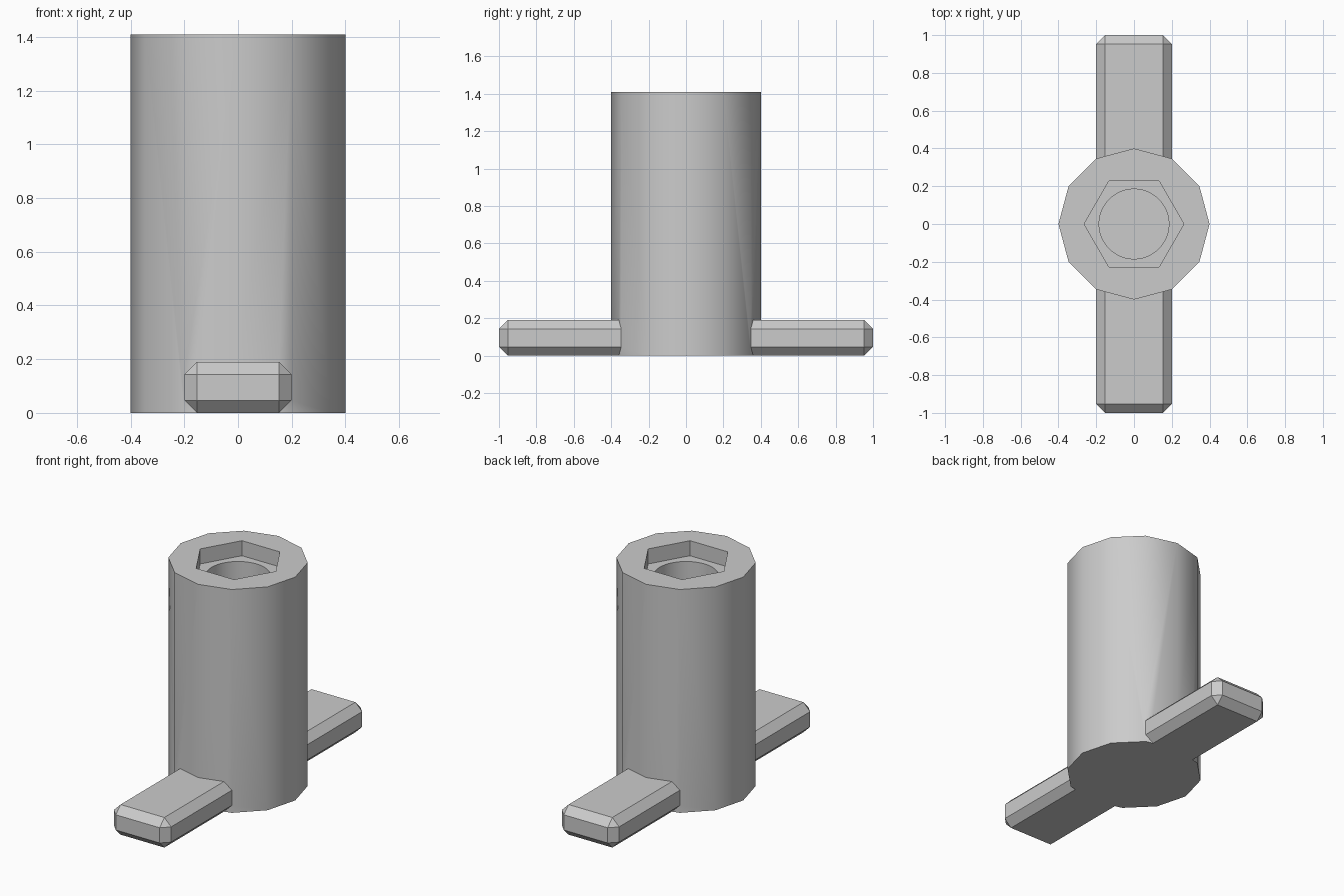
import bpy, bmesh, math
from mathutils import Matrix

cube = bpy.data.objects.get("Cube")
if cube:
    bpy.data.objects.remove(cube, do_unlink=True)

HEIGHT = 1.41       # body height
BAR_TOP = 0.19      # cross bar thickness
CHAMFER = 0.047
NUT_FLOOR = 1.315   # floor of the hexagonal recess
BORE_FLOOR = 0.2    # floor of the round bore

grey = bpy.data.materials.new("plain grey")
grey.use_nodes = True
colour = (0.6, 0.6, 0.6, 1)
grey.diffuse_color = colour
grey.node_tree.nodes["Principled BSDF"].inputs["Base Color"].default_value = colour


def make_object(name, bm):
    mesh = bpy.data.meshes.new(name)
    bm.to_mesh(mesh)
    bm.free()
    mesh.materials.append(grey)
    obj = bpy.data.objects.new(name, mesh)
    bpy.context.collection.objects.link(obj)
    return obj


def prism(name, sides, radius, bottom, top):
    """Upright prism with a corner on the +x axis."""
    bm = bmesh.new()
    ring = [bm.verts.new((radius * math.cos(math.tau * i / sides),
                          radius * math.sin(math.tau * i / sides), bottom))
            for i in range(sides)]
    base = bm.faces.new(ring)
    top_faces = bmesh.ops.extrude_face_region(bm, geom=[base], use_keep_orig=True)
    verts = [v for v in top_faces["geom"] if isinstance(v, bmesh.types.BMVert)]
    bmesh.ops.translate(bm, verts=verts, vec=(0, 0, top - bottom))
    bmesh.ops.recalc_face_normals(bm, faces=bm.faces)
    return make_object(name, bm)


def chamfered_bar(name, width, length, height):
    bm = bmesh.new()
    bmesh.ops.create_cube(bm, size=1, matrix=Matrix.Translation((0, 0, height / 2))
                          @ Matrix.Diagonal((width, length, height, 1)))
    bmesh.ops.bevel(bm, geom=bm.edges[:], offset=CHAMFER, segments=1,
                    affect='EDGES', clamp_overlap=True)
    return make_object(name, bm)


def combine(target, other, operation):
    """Apply a boolean and discard the second shape."""
    mod = target.modifiers.new(other.name, 'BOOLEAN')
    mod.operation = operation
    mod.solver = 'EXACT'
    mod.object = other
    bpy.ops.object.select_all(action='DESELECT')
    bpy.context.view_layer.objects.active = target
    target.select_set(True)
    bpy.ops.object.modifier_apply(modifier=mod.name)
    bpy.data.objects.remove(other, do_unlink=True)


# Twelve-sided post joined to the cross bar
body = prism("handle_body", 12, 0.4, 0, HEIGHT)
combine(body, chamfered_bar("cross_bar", 0.4, 2, BAR_TOP), 'UNION')

# Hexagonal recess and round blind bore in the top
combine(body, prism("hex_recess", 6, 0.264, NUT_FLOOR, HEIGHT + 0.1), 'DIFFERENCE')
combine(body, prism("round_bore", 48, 0.185, BORE_FLOOR, HEIGHT + 0.1), 'DIFFERENCE')

# Soft post sides, crisp chamfers and rims
bpy.ops.object.shade_smooth_by_angle(angle=math.radians(31))
